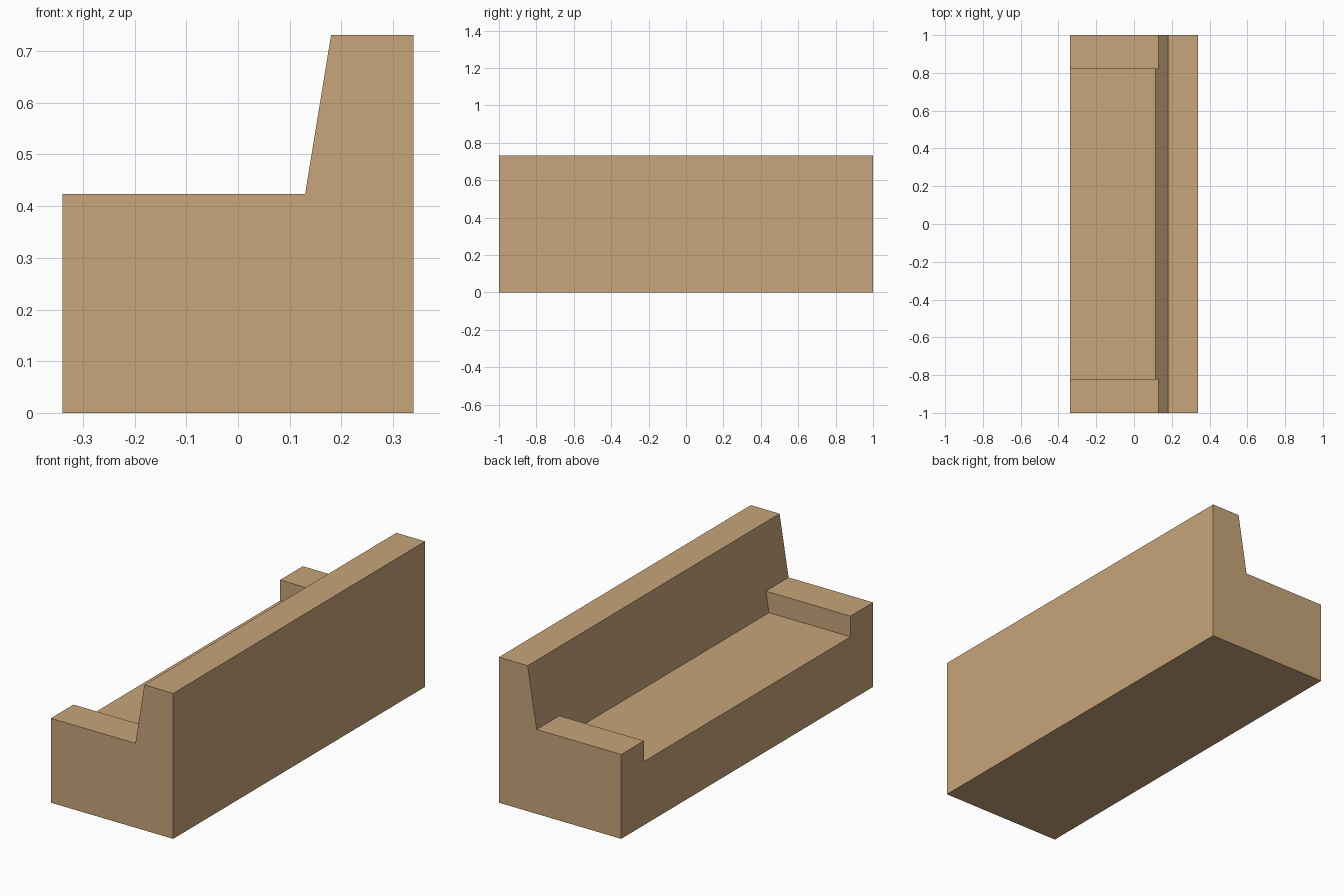
import bpy
import bmesh

cube = bpy.data.objects.get("Cube")
if cube:
    bpy.data.objects.remove(cube, do_unlink=True)

# Dimensions
HALF_DEPTH, HALF_LENGTH, SEAT_HALF = 0.34, 1.0, 0.82
SEAT_Z, ARM_Z, BACK_Z = 0.32, 0.424, 0.731
ARM_X, TOP_X = 0.13, 0.18
SEAT_X = ARM_X - (ARM_Z - SEAT_Z) * (TOP_X - ARM_X) / (BACK_Z - ARM_Z)

# Tan colour
tan = bpy.data.materials.new("tan")
tan.use_nodes = True
colour = (0.578, 0.376, 0.195, 1)
tan.diffuse_color = colour
tan.node_tree.nodes["Principled BSDF"].inputs["Base Color"].default_value = colour


def prism(name, profile, half_length):
    """Extrude an (x, z) profile along y, centred on y = 0."""
    bm = bmesh.new()
    face = bm.faces.new([bm.verts.new((x, -half_length, z)) for x, z in profile])
    extruded = bmesh.ops.extrude_face_region(bm, geom=[face], use_keep_orig=True)
    verts = [g for g in extruded["geom"] if isinstance(g, bmesh.types.BMVert)]
    bmesh.ops.translate(bm, verts=verts, vec=(0, 2 * half_length, 0))
    bmesh.ops.recalc_face_normals(bm, faces=bm.faces)
    mesh = bpy.data.meshes.new(name)
    bm.to_mesh(mesh)
    bm.free()
    mesh.materials.append(tan)
    obj = bpy.data.objects.new(name, mesh)
    bpy.context.collection.objects.link(obj)
    return obj


# Solid body: armrest height at the front, sloping backrest behind
body = prism("sofa_body", [
    (-HALF_DEPTH, 0), (HALF_DEPTH, 0), (HALF_DEPTH, BACK_Z),
    (TOP_X, BACK_Z), (ARM_X, ARM_Z), (-HALF_DEPTH, ARM_Z)], HALF_LENGTH)

# Seat recess between the armrests, in line with the backrest slope
cutter = prism("seat_cutter", [
    (-0.5, SEAT_Z), (SEAT_X, SEAT_Z), (ARM_X, ARM_Z),
    (0.1, 0.6), (-0.5, 0.6)], SEAT_HALF)
cutter.hide_render = True

recess = body.modifiers.new("seat_recess", 'BOOLEAN')
recess.operation = 'DIFFERENCE'
recess.solver = 'EXACT'
recess.object = cutter
bpy.context.view_layer.objects.active = body
bpy.ops.object.modifier_apply(modifier=recess.name)
bpy.data.objects.remove(cutter, do_unlink=True)
